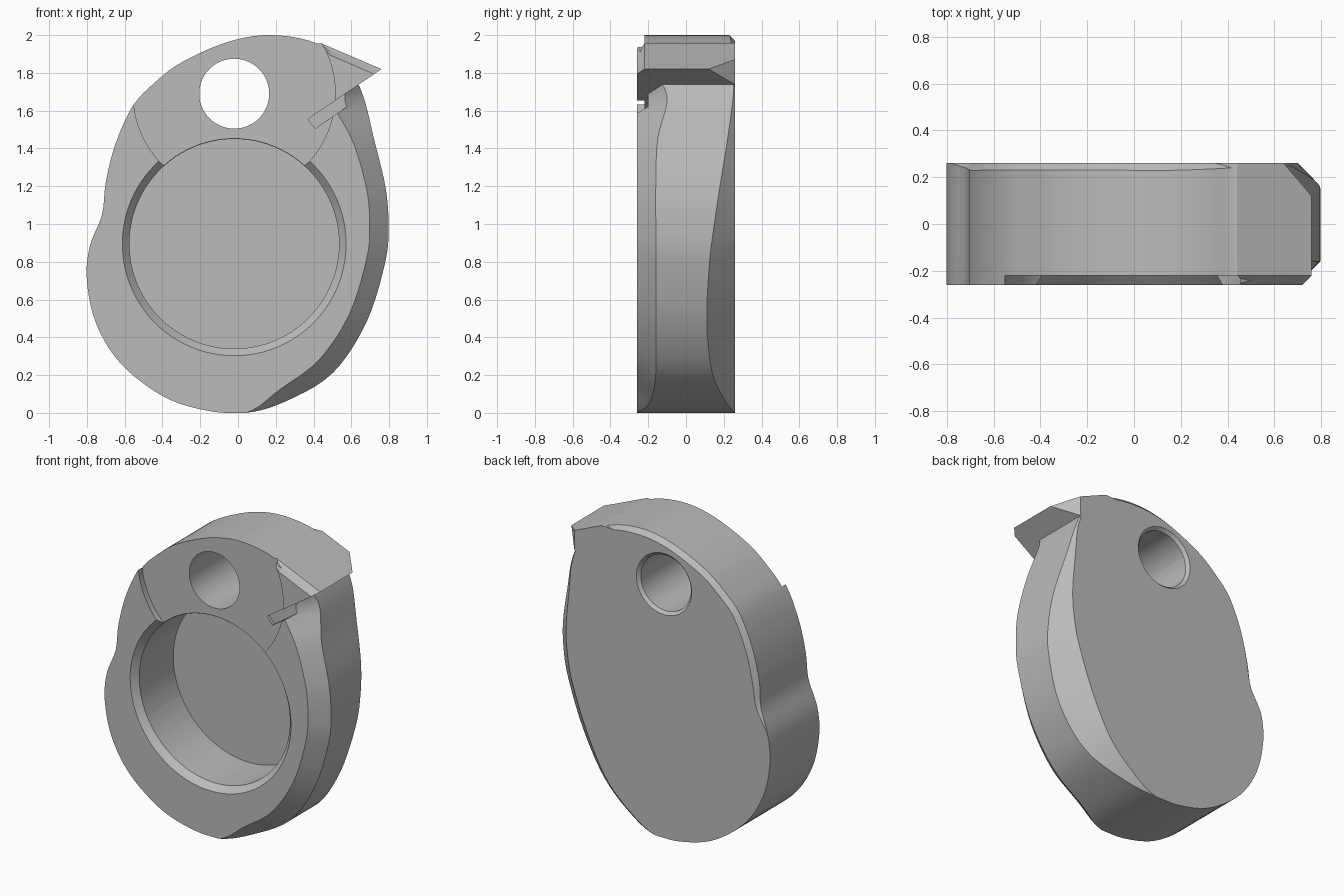
import bpy, bmesh
from math import radians
from mathutils import Vector, Matrix

cube = bpy.data.objects.get("Cube")
if cube:
    bpy.data.objects.remove(cube, do_unlink=True)

FRONT, BACK = -0.26, 0.26
HOLE = (-0.02, 1.69)
POCKET = (-0.02, 0.895)

grey = bpy.data.materials.new("plain grey")
grey.use_nodes = True
COLOUR = (0.5, 0.5, 0.5, 1)
grey.diffuse_color = COLOUR
grey.node_tree.nodes["Principled BSDF"].inputs["Base Color"].default_value = COLOUR


def finish(bm, name):
    bmesh.ops.recalc_face_normals(bm, faces=bm.faces[:])
    mesh = bpy.data.meshes.new(name)
    bm.to_mesh(mesh)
    bm.free()
    mesh.materials.append(grey)
    ob = bpy.data.objects.new(name, mesh)
    bpy.context.collection.objects.link(ob)
    return ob


def loft(rings, name):
    """Skin closed rings of equal length and cap both ends."""
    bm = bmesh.new()
    loops = [[bm.verts.new(p) for p in ring] for ring in rings]
    n = len(loops[0])
    for a, b in zip(loops, loops[1:]):
        for i in range(n):
            j = (i + 1) % n
            bm.faces.new((a[i], a[j], b[j], b[i]))
    bm.faces.new(loops[0])
    bm.faces.new(loops[-1])
    bmesh.ops.remove_doubles(bm, verts=bm.verts[:], dist=0.0005)
    return finish(bm, name)


def prism(points, y0, y1, name):
    return loft([[(x, y, z) for x, z in points] for y in (y0, y1)], name)


def disc(centre, y0, r0, y1, r1, name):
    """Cylinder or cone running along y."""
    bm = bmesh.new()
    bmesh.ops.create_cone(bm, cap_ends=True, segments=96, radius1=r0, radius2=r1, depth=y1 - y0)
    place = Matrix.Translation((centre[0], (y0 + y1) / 2, centre[1])) @ Matrix.Rotation(radians(-90), 4, 'X')
    bmesh.ops.transform(bm, matrix=place, verts=bm.verts[:])
    return finish(bm, name)


def slice_off(ob, point, normal):
    """Remove everything in front of a plane and cap the cut."""
    bm = bmesh.new()
    bm.from_mesh(ob.data)
    cut = bmesh.ops.bisect_plane(bm, geom=bm.verts[:] + bm.edges[:] + bm.faces[:],
                                 plane_co=point, plane_no=normal, clear_outer=True)
    edges = [e for e in cut['geom_cut'] if isinstance(e, bmesh.types.BMEdge)]
    bmesh.ops.edgeloop_fill(bm, edges=edges)
    bmesh.ops.recalc_face_normals(bm, faces=bm.faces[:])
    bm.to_mesh(ob.data)
    bm.free()


def combine(target, tool, operation):
    mod = target.modifiers.new(operation, 'BOOLEAN')
    mod.object, mod.operation, mod.solver = tool, operation, 'EXACT'
    bpy.context.view_layer.objects.active = target
    bpy.ops.object.modifier_apply(modifier=mod.name)
    bpy.data.objects.remove(tool, do_unlink=True)


# Body outline: x, z, front chamfer, back chamfer
outline = [Vector(p) for p in (
    (0.04, 0, 0, 0), (0.25, .06, .07, .05), (0.5, .21, .1, .12), (0.68, .48, .1, .15),
    (0.78, .8, .1, .135), (0.797, 1, .1, .11), (0.78, 1.2, .1, .08), (0.72, 1.45, .11, .04),
    (0.662, 1.68, .16, .01), (0.58, 1.83, .06, .01), (0.42, 1.955, 0, .02), (0.18, 2, 0, .03),
    (-0.05, 1.965, 0, .03), (-0.3, 1.855, 0, .03), (-0.45, 1.74, 0, .03), (-0.56, 1.62, 0, .03),
    (-0.65, 1.42, 0, .03), (-0.7, 1.22, 0, .03), (-0.72, 1.05, 0, .02), (-0.785, .88, 0, 0),
    (-0.8, .7, 0, 0), (-0.75, .47, 0, 0), (-0.62, .26, 0, 0), (-0.4, .09, 0, 0), (-0.18, .015, 0, 0))]


def smooth(points, steps=5):
    """Closed spline passing through the points."""
    n, out = len(points), []
    for i in range(n):
        a, b, c, d = (points[(i + k) % n] for k in (-1, 0, 1, 2))
        for s in range(steps):
            t = s / steps
            out.append(b + (c - a) * t / 2 + (2 * a - 5 * b + 4 * c - d) * t * t / 2
                       + (3 * b - a - 3 * c + d) * t ** 3 / 2)
    return out


path = smooth(outline)
rings = [[], [], [], []]
for i, p in enumerate(path):
    t = path[(i + 1) % len(path)] - path[i - 1]
    inward = Vector((-t[1], 0, t[0])).normalized()
    base = Vector((p[0], 0, max(p[1], 0)))
    f, b = max(p[2], 0), max(p[3], 0)
    for ring, inset, y in zip(rings, (f, 0, 0, b), (FRONT, FRONT + f, BACK - b, BACK)):
        ring.append(base + inward * inset + Vector((0, y, 0)))
body = loft(rings, "lever_body")

# Pointed beak with a trimmed back corner and a bevelled front top edge
beak = prism([(0.30, 1.508), (0.76, 1.82), (0.44, 1.957), (0.25, 1.95)], FRONT, BACK, "beak")
slice_off(beak, (0.76, 0.12, 1.8), (0.76, 0.65, 0))
slice_off(beak, (0.76, -0.22, 1.82), (0.28, -0.707, 0.65))
combine(body, beak, 'UNION')

# Shallow round seat, pocket with bevelled rim, pivot hole and slot under the beak
combine(body, disc(HOLE, -0.4, 0.535, -0.22, 0.535, "seat_cutter"), 'DIFFERENCE')
combine(body, disc(POCKET, -0.28, 0.61, -0.215, 0.553, "rim_cutter"), 'DIFFERENCE')
combine(body, disc(POCKET, -0.4, 0.555, 0.14, 0.555, "pocket_cutter"), 'DIFFERENCE')
combine(body, disc(HOLE, -0.5, 0.185, 0.5, 0.185, "pivot_cutter"), 'DIFFERENCE')
combine(body, disc(HOLE, 0.235, 0.18, 0.28, 0.222, "pivot_bevel_cutter"), 'DIFFERENCE')
slot = [(0.37, 1.555), (0.408, 1.505), (0.80, 1.775), (0.80, 1.847)]
combine(body, prism(slot, -0.4, -0.2, "slot_cutter"), 'DIFFERENCE')

# Smooth curved walls, crisp edges
bpy.ops.object.select_all(action='DESELECT')
body.select_set(True)
bpy.context.view_layer.objects.active = body
bpy.ops.object.shade_smooth_by_angle(angle=radians(25))
